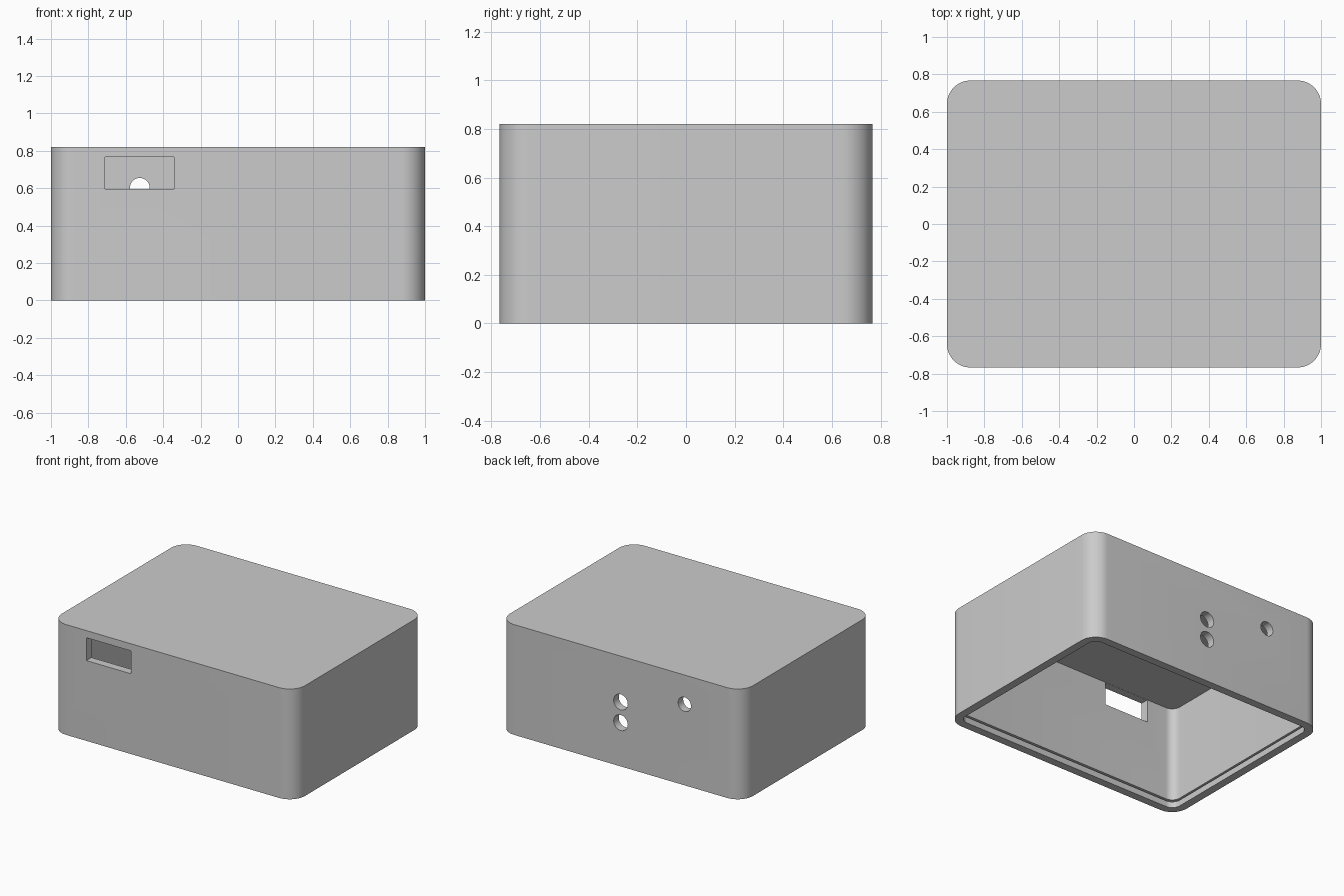
import bpy
import bmesh
from math import cos, sin, pi, radians
from mathutils import Matrix

HALF_X, HALF_Y, HEIGHT, RADIUS = 1.0, 0.767, 0.82, 0.125
WALL, CEILING = 0.06, 0.768

cube = bpy.data.objects.get("Cube")
if cube:
    bpy.data.objects.remove(cube, do_unlink=True)

grey = bpy.data.materials.new("plain_grey")
grey.use_nodes = True
grey.diffuse_color = (0.6, 0.6, 0.6, 1)
grey.node_tree.nodes["Principled BSDF"].inputs["Base Color"].default_value = (0.6, 0.6, 0.6, 1)


def add_object(name, bm):
    bmesh.ops.recalc_face_normals(bm, faces=bm.faces)
    mesh = bpy.data.meshes.new(name)
    bm.to_mesh(mesh)
    bm.free()
    mesh.materials.append(grey)
    obj = bpy.data.objects.new(name, mesh)
    bpy.context.collection.objects.link(obj)
    return obj


def rounded_block(name, inset, z0, z1, steps=12):
    """Upright block with rounded vertical corners, inset from the outer wall."""
    bm = bmesh.new()
    r = RADIUS - inset
    cx, cy = HALF_X - RADIUS, HALF_Y - RADIUS
    ring = []
    for quarter, (sx, sy) in enumerate([(1, 1), (-1, 1), (-1, -1), (1, -1)]):
        for i in range(steps + 1):
            a = (quarter + i / steps) * pi / 2
            ring.append(bm.verts.new((sx * cx + r * cos(a), sy * cy + r * sin(a), z0)))
    base = bm.faces.new(ring)
    grown = bmesh.ops.extrude_face_region(bm, geom=[base], use_keep_orig=True)
    top = [v for v in grown["geom"] if isinstance(v, bmesh.types.BMVert)]
    bmesh.ops.translate(bm, verts=top, vec=(0, 0, z1 - z0))
    return add_object(name, bm)


def box_cutter(name, lo, hi):
    bm = bmesh.new()
    size = [b - a for a, b in zip(lo, hi)]
    centre = [(a + b) / 2 for a, b in zip(lo, hi)]
    bmesh.ops.create_cube(bm, size=1, matrix=Matrix.Translation(centre) @ Matrix.Diagonal((*size, 1)))
    return add_object(name, bm)


def hole_cutter(name, x, z, radius):
    bm = bmesh.new()
    place = Matrix.Translation((x, HALF_Y, z)) @ Matrix.Rotation(pi / 2, 4, "X")
    bmesh.ops.create_cone(bm, cap_ends=True, segments=40, radius1=radius, radius2=radius,
                          depth=0.3, matrix=place)
    return add_object(name, bm)


# Outer shell
shell = rounded_block("enclosure_shell", 0, 0, HEIGHT)

# Open underside, lid groove, front window and rear holes
cutters = [
    rounded_block("cavity_cutter", WALL, -0.1, CEILING),
    rounded_block("lid_groove_cutter", WALL - 0.02, 0.045, 0.06),
    box_cutter("front_window_cutter", (-0.71, -0.9, 0.597), (-0.343, -0.6, CEILING - 0.001)),
    hole_cutter("rear_side_hole_cutter", -0.525, 0.602, 0.053),
    hole_cutter("rear_upper_hole_cutter", 0, 0.478, 0.058),
    hole_cutter("rear_lower_hole_cutter", 0, 0.325, 0.058),
]

bpy.ops.object.select_all(action="DESELECT")
bpy.context.view_layer.objects.active = shell
shell.select_set(True)
for cutter in cutters:
    cutter.hide_render = True
    cut = shell.modifiers.new(cutter.name, "BOOLEAN")
    cut.operation = "DIFFERENCE"
    cut.solver = "EXACT"
    cut.object = cutter
    bpy.ops.object.modifier_apply(modifier=cut.name)
    bpy.data.objects.remove(cutter, do_unlink=True)

# Smooth the rounded corners and keep the rims sharp
bpy.ops.object.shade_smooth_by_angle(angle=radians(30))
